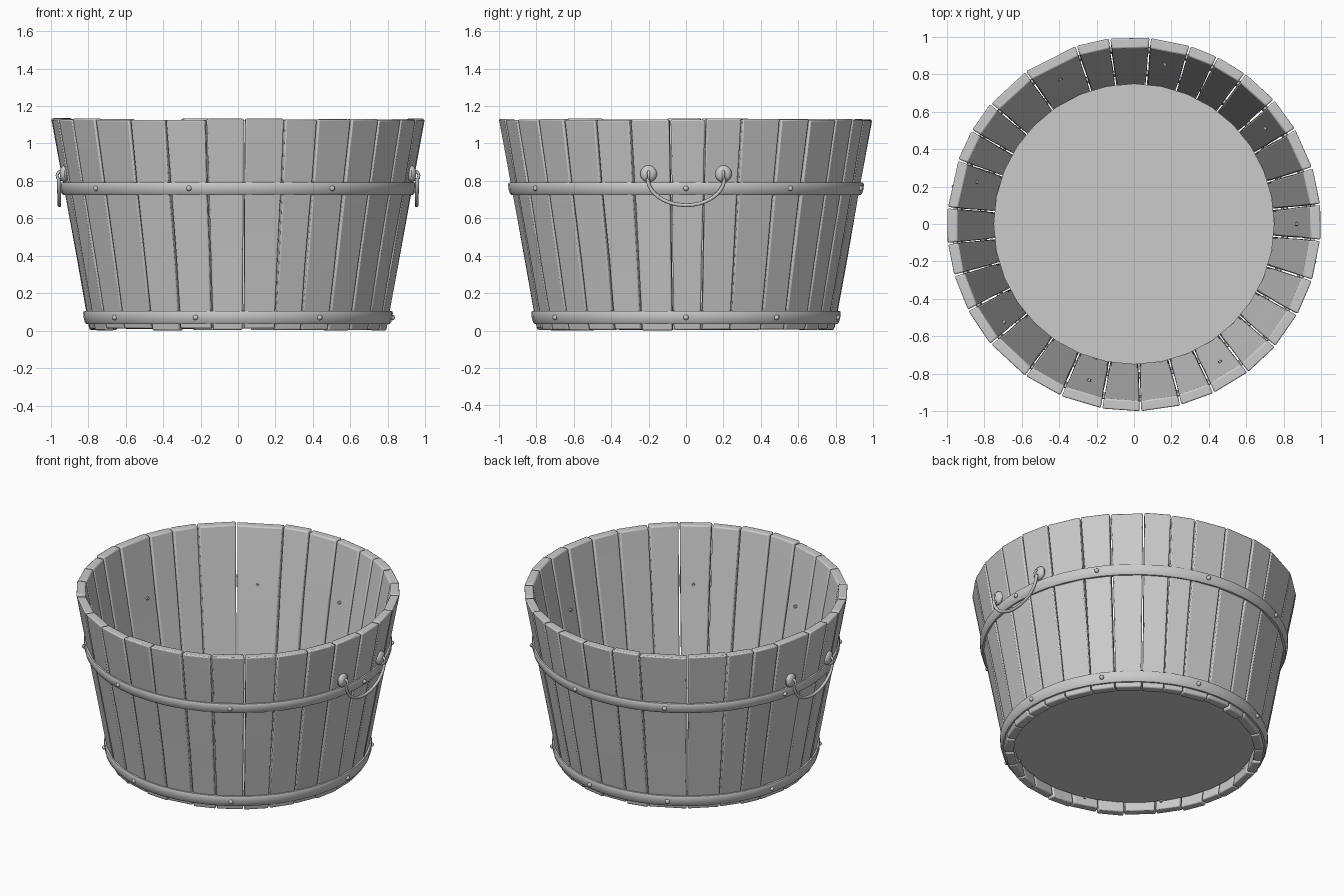
import bpy, bmesh, math, random
from mathutils import Vector, Matrix

if "Cube" in bpy.data.objects:
    bpy.data.objects.remove(bpy.data.objects["Cube"])

random.seed(4)


def radius(z):
    """Outer radius of the tapered wall at height z."""
    return 0.797 + 0.181 * z


def polar(r, a, z):
    return Vector((r * math.cos(a), r * math.sin(a), z))


def finish(bm, name, angle=35):
    bmesh.ops.recalc_face_normals(bm, faces=bm.faces)
    me = bpy.data.meshes.new(name)
    bm.to_mesh(me)
    bm.free()
    ob = bpy.data.objects.new(name, me)
    bpy.context.collection.objects.link(ob)
    bpy.ops.object.select_all(action='DESELECT')
    ob.select_set(True)
    bpy.context.view_layer.objects.active = ob
    bpy.ops.object.shade_smooth_by_angle(angle=math.radians(angle))
    return ob


# Staves: tapered planks of uneven width, split at these angles
splits = [85, 72.5, 63.5, 53.5, 41.5, 30.5, 17.5, 6, -5, -17.5, -29, -41, -52.5,
          -64.7, -75.5, -88, -100, -113, -125.5, -140, -152.5, -164, -174, -185,
          -200, -210, -220, -234.5, -252, -262.5, -275]
THICK = 0.056
for i, (hi, lo) in enumerate(zip(splits, splits[1:])):
    bm = bmesh.new()
    gap = 0.25
    z0, z1 = random.uniform(0.0, 0.012), random.uniform(1.124, 1.136)
    rings = []
    for k in range(4):
        z = z0 + (z1 - z0) * k / 3
        wob = [random.uniform(-0.3, 0.3) if 0 < k < 3 else 0 for _ in range(2)]
        a = math.radians(lo + gap + wob[0] * 0.5)
        b = math.radians(hi - gap + wob[1] * 0.5)
        ro = radius(z) + random.uniform(-0.004, 0.0)
        ri = ro - THICK
        rings.append([bm.verts.new(polar(r, t, z))
                      for r, t in ((ro, a), (ro, b), (ri, b), (ri, a))])
    for r0, r1 in zip(rings, rings[1:]):
        for j in range(4):
            bm.faces.new((r0[j], r0[(j + 1) % 4], r1[(j + 1) % 4], r1[j]))
    bm.faces.new(rings[0])
    bm.faces.new(rings[-1])
    ob = finish(bm, f"stave_{i + 1:02d}", 50)
    bev = ob.modifiers.new("soft_edges", 'BEVEL')
    bev.width = 0.008
    bev.segments = 2

# Floor board
bm = bmesh.new()
bmesh.ops.create_cone(bm, cap_ends=True, segments=32, radius1=0.745, radius2=0.75,
                      depth=0.04, matrix=Matrix.Translation((0, 0, 0.09)))
finish(bm, "floor_board")


# Hoops: rounded band profile lathed around the wall
def hoop(name, z, half):
    profile = [(-0.012, -half), (0.007, -half), (0.013, -half * 0.7), (0.015, 0),
               (0.013, half * 0.7), (0.007, half), (-0.012, half)]
    bm = bmesh.new()
    n = 48
    rings = [[bm.verts.new(polar(radius(z + dz) + dr, math.tau * k / n, z + dz))
              for dr, dz in profile] for k in range(n)]
    for k in range(n):
        p, q = rings[k], rings[(k + 1) % n]
        for j in range(len(profile)):
            m = (j + 1) % len(profile)
            bm.faces.new((p[j], q[j], q[m], p[m]))
    finish(bm, name, 50)


hoop("upper_hoop", 0.758, 0.033)
hoop("lower_hoop", 0.07, 0.035)


# Nails through each hoop: a domed head and a shank poking out inside
def nails(name, z, angles):
    bm = bmesh.new()
    for deg in angles:
        a = math.radians(deg)
        turn = Matrix.Rotation(a, 4, 'Z') @ Matrix.Rotation(math.pi / 2, 4, 'Y')
        place = Matrix.Translation(polar(radius(z) + 0.014, a, z)) @ turn
        bmesh.ops.create_uvsphere(bm, u_segments=8, v_segments=6, radius=0.015, matrix=place)
        place = Matrix.Translation(polar(radius(z) - 0.03, a, z)) @ turn
        bmesh.ops.create_cone(bm, cap_ends=True, segments=6, radius1=0.01,
                              radius2=0.012, depth=0.09, matrix=place)
    finish(bm, name)


nail_angles = [0, 36, 79, 117, 165, 217, 254, 302]
nails("upper_nails", 0.76, nail_angles)
nails("lower_nails", 0.07, nail_angles)


# Wire helper
def wire(name, points, thick, cyclic=False):
    cu = bpy.data.curves.new(name, 'CURVE')
    cu.dimensions = '3D'
    cu.bevel_depth = thick
    cu.bevel_resolution = 2
    cu.use_fill_caps = True
    sp = cu.splines.new('POLY')
    sp.points.add(len(points) - 1)
    for p, co in zip(sp.points, points):
        p.co = (*co, 1)
        
    sp.use_smooth = True
    sp.use_cyclic_u = cyclic
    ob = bpy.data.objects.new(name, cu)
    bpy.context.collection.objects.link(ob)


# Handles on both sides: hanging wire bail, two knobs and their eyelets
for side, s in (("right", 1), ("left", -1)):
    bail = [(s * (0.958 - 0.004 * math.sin(t)), 0.205 * math.cos(t), 0.815 - 0.145 * math.sin(t))
            for t in (math.pi * k / 20 for k in range(21))]
    wire(f"{side}_handle", bail, 0.010)
    for end, e in (("front", -1), ("back", 1)):
        bm = bmesh.new()
        place = (Matrix.Translation((s * 0.928, e * 0.2, 0.838))
                 @ Matrix.Diagonal((0.55, 1, 1, 1)))
        bmesh.ops.create_uvsphere(bm, u_segments=14, v_segments=10, radius=0.045, matrix=place)
        finish(bm, f"{side}_{end}_knob")
        loop = [(s * (0.948 + 0.018 * math.cos(t)), e * 0.2, 0.828 + 0.022 * math.sin(t))
                for t in (math.tau * k / 12 for k in range(12))]
        wire(f"{side}_{end}_eyelet", loop, 0.008, True)
